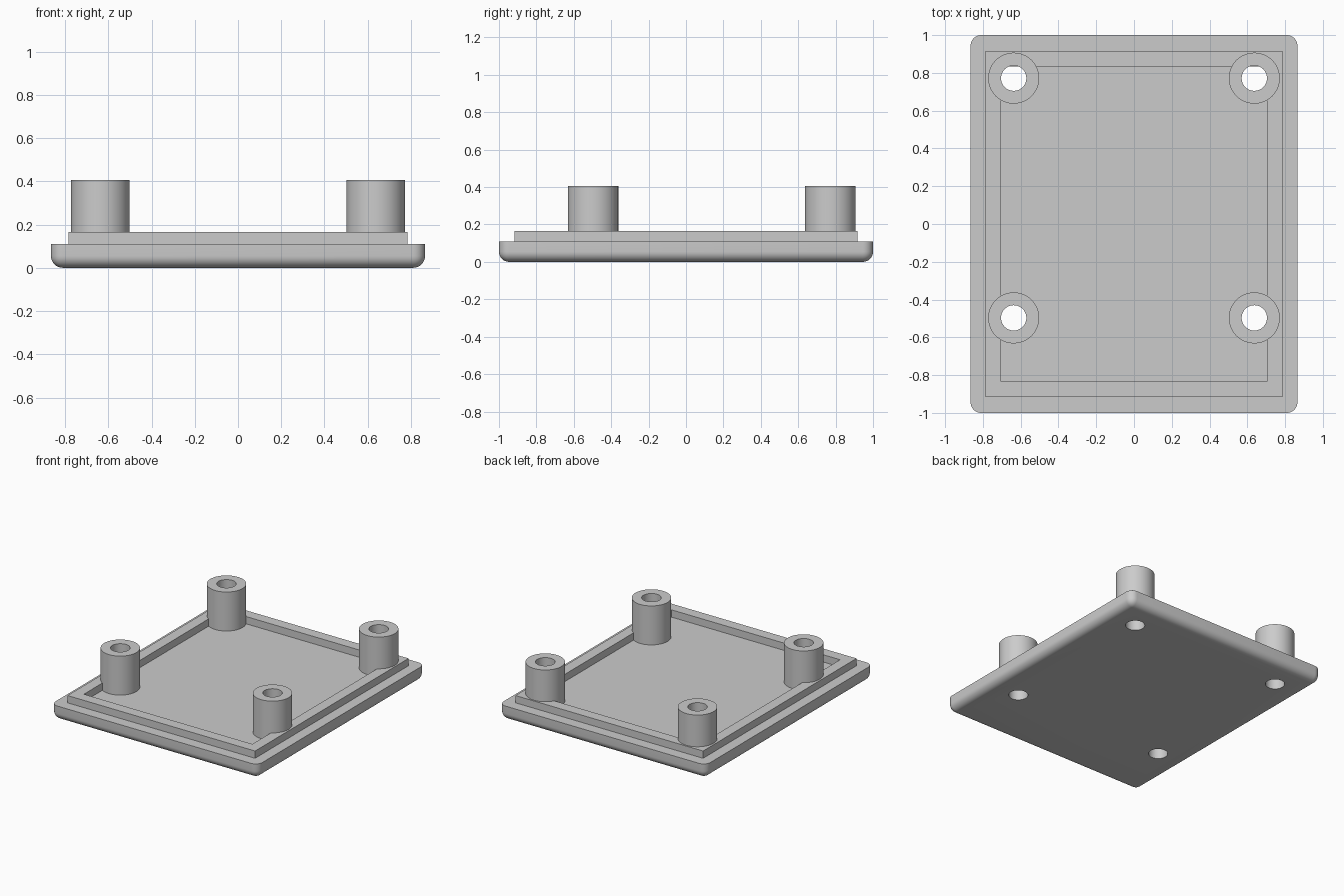
import bpy, bmesh, math
from mathutils import Matrix

cube = bpy.data.objects.get("Cube")
if cube:
    bpy.data.objects.remove(cube, do_unlink=True)

HALF_X, HALF_Y, PLATE_TOP = 0.865, 1.0, 0.11
RIM_TOP, POST_TOP = 0.165, 0.405
POST_R, HOLE_R, SEGMENTS = 0.135, 0.067, 64
POST_X, POST_YS = 0.637, {"back": 0.772, "front": -0.497}

grey = bpy.data.materials.new("light grey plastic")
grey.use_nodes = True
colour = (0.6, 0.6, 0.6, 1)
grey.diffuse_color = colour
grey.node_tree.nodes["Principled BSDF"].inputs["Base Color"].default_value = colour


def finish(name, bm):
    bmesh.ops.recalc_face_normals(bm, faces=bm.faces)
    mesh = bpy.data.meshes.new(name)
    bm.to_mesh(mesh)
    bm.free()
    mesh.materials.append(grey)
    obj = bpy.data.objects.new(name, mesh)
    bpy.context.collection.objects.link(obj)
    return obj


def smooth(obj):
    bpy.ops.object.select_all(action='DESELECT')
    obj.select_set(True)
    bpy.context.view_layer.objects.active = obj
    bpy.ops.object.shade_smooth_by_angle(angle=math.radians(35))


# Base plate: rounded on its upright corners and lower edges
bm = bmesh.new()
bmesh.ops.create_cube(bm, size=1, matrix=Matrix.Translation((0, 0, PLATE_TOP / 2))
                      @ Matrix.Diagonal((2 * HALF_X, 2 * HALF_Y, PLATE_TOP, 1)))
edges = [e for e in bm.edges if min(v.co.z for v in e.verts) < 0.01]
bmesh.ops.bevel(bm, geom=edges, offset=0.055, segments=8, profile=0.5, affect='EDGES')
plate = finish("base_plate", bm)

# Screw hole cutters, one hidden mesh
bm = bmesh.new()
for x in (-POST_X, POST_X):
    for y in POST_YS.values():
        bmesh.ops.create_cone(bm, cap_ends=True, segments=SEGMENTS, radius1=HOLE_R,
                              radius2=HOLE_R, depth=1, matrix=Matrix.Translation((x, y, 0)))
cutter = finish("screw_hole_cutter", bm)
cutter.hide_render = True
cut = plate.modifiers.new("screw_holes", 'BOOLEAN')
cut.operation, cut.solver, cut.object = 'DIFFERENCE', 'EXACT', cutter
bpy.context.view_layer.objects.active = plate
bpy.ops.object.modifier_apply(modifier=cut.name)
bpy.data.objects.remove(cutter, do_unlink=True)
smooth(plate)

# Raised rim: a square-cornered frame on the plate
bm = bmesh.new()
rings = []
for hx, hy, z in ((0.785, 0.917, PLATE_TOP), (0.785, 0.917, RIM_TOP),
                  (0.705, 0.835, RIM_TOP), (0.705, 0.835, PLATE_TOP)):
    rings.append([bm.verts.new((sx * hx, sy * hy, z))
                  for sx, sy in ((-1, -1), (1, -1), (1, 1), (-1, 1))])
for k in range(4):
    a, b = rings[k], rings[(k + 1) % 4]
    for i in range(4):
        j = (i + 1) % 4
        bm.faces.new((a[i], a[j], b[j], b[i]))
finish("raised_rim", bm)

# Hollow screw posts, spun from a wall profile
for side, x in (("left", POST_X), ("right", -POST_X)):
    for end, y in POST_YS.items():
        bm = bmesh.new()
        wall = [bm.verts.new((r, 0, z)) for r, z in (
            (POST_R, PLATE_TOP), (POST_R, POST_TOP), (HOLE_R, POST_TOP), (HOLE_R, PLATE_TOP))]
        profile = [bm.edges.new((wall[i], wall[(i + 1) % 4])) for i in range(4)]
        bmesh.ops.spin(bm, geom=wall + profile, cent=(0, 0, 0), axis=(0, 0, 1),
                       angle=2 * math.pi, steps=SEGMENTS)
        bmesh.ops.remove_doubles(bm, verts=bm.verts, dist=0.0001)
        post = finish(f"{end}_{side}_screw_post", bm)
        post.location = (x, y, 0)
        smooth(post)
